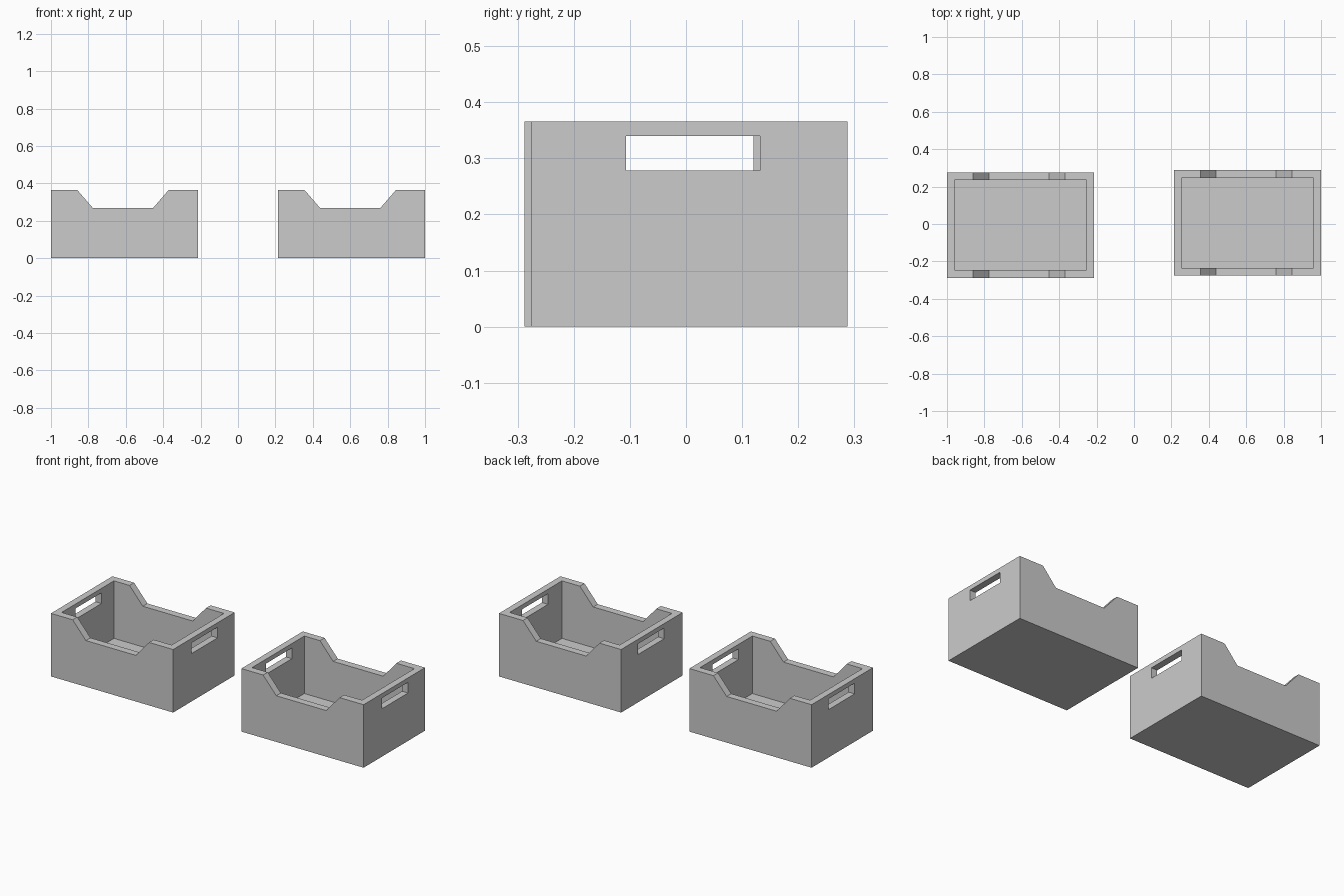
import bpy
import bmesh

if "Cube" in bpy.data.objects:
    bpy.data.objects.remove(bpy.data.objects["Cube"])

WIDTH, DEPTH, HEIGHT = 0.785, 0.564, 0.366
WALL, FLOOR = 0.039, 0.032


def prism(name, profile, y0, y1):
    """Extrude an (x, z) profile along y."""
    bm = bmesh.new()
    face = bm.faces.new([bm.verts.new((x, y0, z)) for x, z in profile])
    ext = bmesh.ops.extrude_face_region(bm, geom=[face])
    verts = [g for g in ext["geom"] if isinstance(g, bmesh.types.BMVert)]
    bmesh.ops.translate(bm, verts=verts, vec=(0, y1 - y0, 0))
    bmesh.ops.recalc_face_normals(bm, faces=bm.faces[:])
    mesh = bpy.data.meshes.new(name)
    bm.to_mesh(mesh)
    bm.free()
    obj = bpy.data.objects.new(name, mesh)
    bpy.context.collection.objects.link(obj)
    return obj


def box(name, x0, x1, y0, y1, z0, z1):
    return prism(name, [(x0, z0), (x1, z0), (x1, z1), (x0, z1)], y0, y1)


def cut(target, cutter):
    mod = target.modifiers.new("cut", "BOOLEAN")
    mod.operation = "DIFFERENCE"
    mod.solver = "EXACT"
    mod.object = cutter
    cutter.hide_render = True
    bpy.context.view_layer.objects.active = target
    bpy.ops.object.modifier_apply(modifier=mod.name)
    bpy.data.objects.remove(cutter, do_unlink=True)


# Bin body with dipped front and back walls
half = WIDTH / 2
profile = [(-half, 0), (half, 0), (half, HEIGHT), (0.238, HEIGHT),
           (0.153, 0.268), (-0.168, 0.268), (-0.253, HEIGHT), (-half, HEIGHT)]
left = prism("left_storage_bin", profile, -DEPTH / 2, DEPTH / 2)

# Open interior
cut(left, box("cavity_cutter", -half + WALL, half - WALL,
              -DEPTH / 2 + 0.042, DEPTH / 2 - 0.042, FLOOR, 0.5))

# Handle slots through both end walls
cut(left, box("handle_cutter", -0.6, 0.6, -0.113, 0.126, 0.278, 0.34))

# Second bin, slightly staggered
right = left.copy()
right.data = left.data.copy()
right.name = "right_storage_bin"
bpy.context.collection.objects.link(right)
left.location = (-1 + half, -0.006, 0)
right.location = (1 - half, 0.006, 0)
